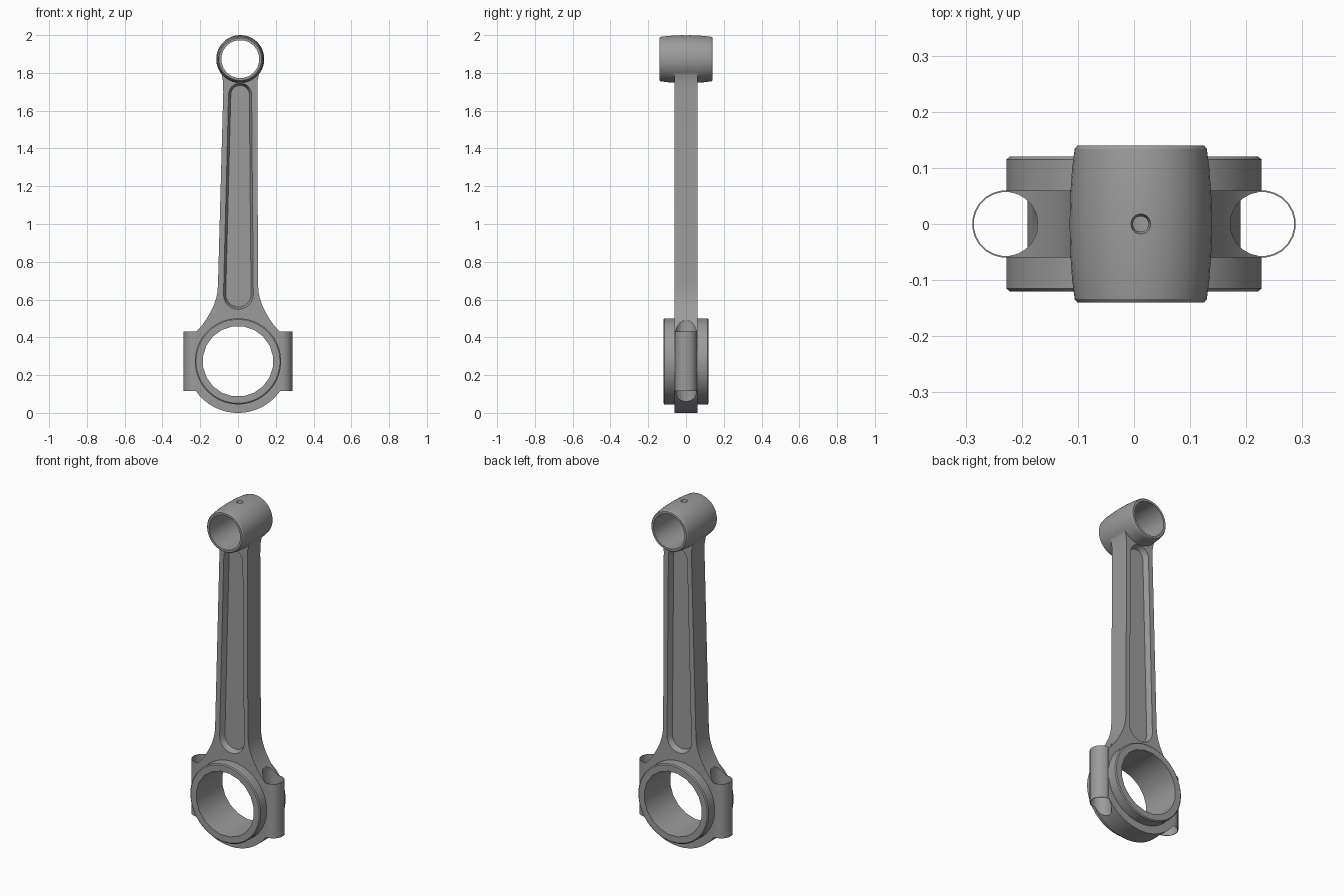
import bpy, bmesh, math
from mathutils import Vector

if "Cube" in bpy.data.objects:
    bpy.data.objects.remove(bpy.data.objects["Cube"])

steel = bpy.data.materials.new("grey_steel")
steel.diffuse_color = (0.33, 0.33, 0.33, 1)
steel.use_nodes = True
steel.node_tree.nodes["Principled BSDF"].inputs["Base Color"].default_value = steel.diffuse_color

BIG = Vector((0, 0, 0.273))         # big end centre
SMALL = Vector((0.012, 0, 1.873))   # small end centre
BOLT_X = 0.2285


def loft(name, rings):
    """Closed solid through a list of equal-length point rings."""
    bm = bmesh.new()
    vs = [[bm.verts.new(p) for p in ring] for ring in rings]
    n = len(vs[0])
    for a, b in zip(vs, vs[1:]):
        for i in range(n):
            j = (i + 1) % n
            bm.faces.new((a[i], a[j], b[j], b[i]))
    bm.faces.new(vs[0])
    bm.faces.new(vs[-1])
    bmesh.ops.recalc_face_normals(bm, faces=bm.faces)
    me = bpy.data.meshes.new(name)
    bm.to_mesh(me)
    bm.free()
    ob = bpy.data.objects.new(name, me)
    bpy.context.collection.objects.link(ob)
    me.materials.append(steel)
    return ob


def lathe(name, profile, centre, axis='Y', n=40):
    """Solid of revolution; profile is (distance along axis, radius)."""
    rings = []
    for d, r in profile:
        ring = []
        for i in range(n):
            t = 2 * math.pi * (i + 0.5) / n
            u, v = r * math.cos(t), r * math.sin(t)
            ring.append(Vector(centre) + Vector((u, d, v) if axis == 'Y' else (u, v, d)))
        rings.append(ring)
    return loft(name, rings)


def boolean(target, tool, op):
    m = target.modifiers.new("bool", 'BOOLEAN')
    m.operation, m.object, m.solver = op, tool, 'EXACT'
    bpy.context.view_layer.objects.active = target
    bpy.ops.object.modifier_apply(modifier=m.name)
    bpy.data.objects.remove(tool)


# Flat body: cap arc, bolt shoulders, flared neck and tapering shank
R = 0.273
a0 = math.acos(BOLT_X / R)
arc = [(R * math.cos(t), BIG.z + R * math.sin(t))
       for t in [-math.pi + a0 + (math.pi - 2 * a0) * i / 28 for i in range(29)]]
side = [(0.2285, 0.424), (0.213, 0.438), (0.187, 0.468), (0.165, 0.50), (0.145, 0.535),
        (0.128, 0.57), (0.116, 0.605), (0.109, 0.64), (0.106, 0.68)]
neck = [(0.090, 1.70), (0.091, 1.755), (0.098, 1.79), (0.108, 1.82), (0.108, 1.87)]
left = [(-x, z) for x, z in reversed(side)]
top_r = [(SMALL.x + x, z) for x, z in neck]
top_l = [(SMALL.x - x, z) for x, z in reversed(neck)]
outline = arc + side + top_r + top_l + left
rod = loft("connecting_rod", [[(x, y, z) for x, z in outline] for y in (-0.06, 0.06)])

# Big end boss and barrel shaped small end
boolean(rod, lathe("boss", [(-0.12, 0.222), (-0.115, 0.228), (0.115, 0.228), (0.12, 0.222)],
                   BIG, n=48), 'UNION')
half = [(0.14, 0.113), (0.134, 0.118), (0.10, 0.1225), (0.05, 0.126)]
barrel = [(-d, r) for d, r in half] + [(0, 0.127)] + half[::-1]
boolean(rod, lathe("barrel", barrel, SMALL, n=48), 'UNION')

# Bolt columns
for s in (-1, 1):
    boolean(rod, lathe("column", [(0.115, 0.06), (0.432, 0.06)], (s * BOLT_X, 0, 0),
                       'Z', 24), 'UNION')

# Wide bolt holes leave a thin outer wall, and stop short of the bore liner
for s in (-1, 1):
    hole = lathe("bolt_hole", [(-0.1, 0.0572), (0.7, 0.0572)], (s * BOLT_X, 0, 0), 'Z', 24)
    boolean(hole, lathe("liner", [(-0.2, 0.190), (0.2, 0.190)], BIG, n=40), 'DIFFERENCE')
    boolean(rod, hole, 'DIFFERENCE')

# Bores and oil hole
boolean(rod, lathe("big_bore", [(-0.3, 0.187), (0.3, 0.187)], BIG, n=20), 'DIFFERENCE')
boolean(rod, lathe("small_bore", [(-0.3, 0.101), (0.3, 0.101)], SMALL, n=20), 'DIFFERENCE')
boolean(rod, lathe("oil_hole", [(1.9, 0.014), (1.985, 0.014), (2.01, 0.021)],
                   (SMALL.x, 0, 0), 'Z', 16), 'DIFFERENCE')


# Long rounded recess on both faces, with slightly sloping walls
def slot(y, inset):
    pts = []
    for cx, cz, r, t0 in ((0.011, 1.685, 0.061, 0), (0.002, 0.627, 0.079, math.pi)):
        for i in range(13):
            t = t0 + math.pi * i / 12
            pts.append((cx + (r - inset) * math.cos(t), y, cz + (r - inset) * math.sin(t)))
    return pts


for s in (-1, 1):
    boolean(rod, loft("recess", [slot(s * 0.028, 0.012), slot(s * 0.06, 0), slot(s * 0.08, 0)]),
            'DIFFERENCE')

# Smooth shading with crisp edges
bpy.ops.object.select_all(action='DESELECT')
rod.select_set(True)
bpy.context.view_layer.objects.active = rod
bpy.ops.object.shade_smooth_by_angle(angle=math.radians(30))
